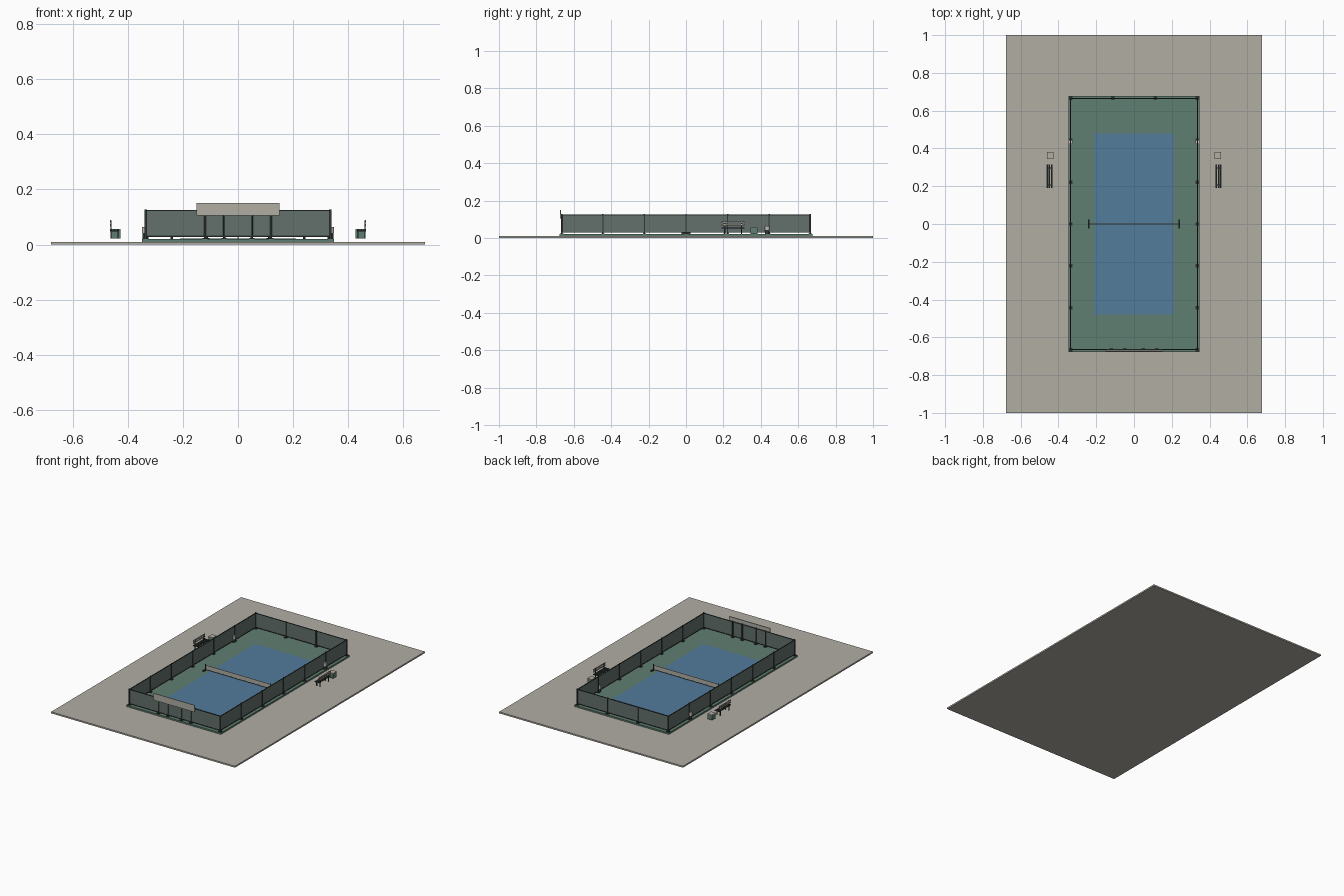
import bpy, bmesh
from mathutils import Matrix, Vector

cube = bpy.data.objects.get("Cube")
if cube:
    bpy.data.objects.remove(cube, do_unlink=True)


def material(name, r, g, b):
    m = bpy.data.materials.new(name)
    m.use_nodes = True
    m.diffuse_color = (r, g, b, 1)
    m.node_tree.nodes["Principled BSDF"].inputs["Base Color"].default_value = (r, g, b, 1)
    return m


STONE = material("warm grey", 0.44, 0.42, 0.37)
GREEN = material("court green", 0.115, 0.21, 0.165)
BLUE = material("court blue", 0.085, 0.2, 0.33)
MESH = material("fence grey green", 0.125, 0.16, 0.15)
DARK = material("dark metal", 0.03, 0.04, 0.038)
PALE = material("pale grey", 0.55, 0.53, 0.49)


def build(name, mat, boxes=(), rods=()):
    """One object from boxes (centre, size) and rods (base centre, radius, height)."""
    bm = bmesh.new()
    for centre, size in boxes:
        bmesh.ops.create_cube(bm, size=1, matrix=Matrix.Translation(centre) @ Matrix.Diagonal((*size, 1)))
    for base, radius, height in rods:
        mid = Vector(base) + Vector((0, 0, height / 2))
        bmesh.ops.create_cone(bm, cap_ends=True, segments=12, radius1=radius, radius2=radius,
                              depth=height, matrix=Matrix.Translation(mid))
    mesh = bpy.data.meshes.new(name)
    bm.to_mesh(mesh)
    bm.free()
    mesh.materials.append(mat)
    obj = bpy.data.objects.new(name, mesh)
    bpy.context.collection.objects.link(obj)
    return obj


# Ground and playing surface
build("ground_slab", STONE, [((0, 0, 0.005), (1.355, 2, 0.01))])
build("court_base", GREEN, [((0, 0, 0.014), (0.695, 1.355, 0.012))])
build("court_surface", BLUE, [((0, 0, 0.0205), (0.42, 0.96, 0.003))])

# Fence
FX, FY, LOW, TOP = 0.335, 0.665, 0.03, 0.123
mid, tall = (LOW + TOP) / 2, TOP - LOW
posts = [(s * FX, y) for s in (-1, 1) for y in (-FY, -0.444, -0.222, 0, 0.222, 0.444, FY)]
posts += [(x, FY) for x in (-0.112, 0.112)]
posts += [(x, -FY) for x in (-0.12, -0.05, 0.05, 0.12)]
build("fence_posts", DARK, rods=[((x, y, 0.02), 0.004, 0.108) for x, y in posts])
build("post_feet", DARK, [((x, y, 0.022), (0.018, 0.018, 0.005)) for x, y in posts])
panels, rails = [], []
for s in (-1, 1):
    panels += [((s * FX, 0, mid), (0.002, 2 * FY, tall)), ((0, s * FY, mid), (2 * FX, 0.002, tall))]
    for z in (LOW, TOP):
        rails += [((s * FX, 0, z), (0.005, 2 * FY, 0.004)), ((0, s * FY, z), (2 * FX, 0.005, 0.004))]
build("fence_panels", MESH, panels)
build("fence_rails", DARK, rails)

# Entrance board above the gate
build("entrance_board", STONE, [((0, -FY - 0.006, 0.1275), (0.3, 0.006, 0.045))])

# Net
build("net", STONE, [((0, 0, 0.044), (0.48, 0.003, 0.027))])
build("net_lower_cord", DARK, [((0, 0, 0.029), (0.48, 0.004, 0.003))])
build("net_strap", PALE, [((0, 0, 0.04), (0.004, 0.005, 0.035))])
build("net_posts", DARK, [((s * 0.24, 0, 0.026), (0.008, 0.05, 0.008)) for s in (-1, 1)],
      [((s * 0.24, 0, 0.02), 0.004, 0.041) for s in (-1, 1)])

# Bench, planter and bin on each side
for side, s in (("left", 1), ("right", -1)):
    x, y = s * 0.448, 0.252
    build(side + "_bench_seat", DARK,
          [((x + dx, y, 0.053), (0.009, 0.124, 0.005)) for dx in (-0.012, 0, 0.012)])
    build(side + "_bench_back", STONE,
          [((x + s * 0.015, y, z), (0.003, 0.124, 0.009)) for z in (0.07, 0.084)])
    frame = []
    for dy in (-0.045, 0.045):
        frame += [((x, y + dy, 0.049), (0.033, 0.006, 0.004)),
                  ((x + s * 0.0125, y + dy, 0.055), (0.004, 0.006, 0.066)),
                  ((x - s * 0.0125, y + dy, 0.036), (0.004, 0.006, 0.028))]
    build(side + "_bench_frame", DARK, frame)
    build(side + "_box", GREEN, [((s * 0.443, 0.363, 0.038), (0.033, 0.036, 0.032))])
    build(side + "_box_lid", STONE, [((s * 0.443, 0.363, 0.055), (0.035, 0.038, 0.003))])
    build(side + "_bin", DARK, rods=[((s * 0.336, 0.434, 0.02), 0.011, 0.022)])
    build(side + "_bin_top", PALE, rods=[((s * 0.336, 0.434, 0.042), 0.012, 0.022)])
